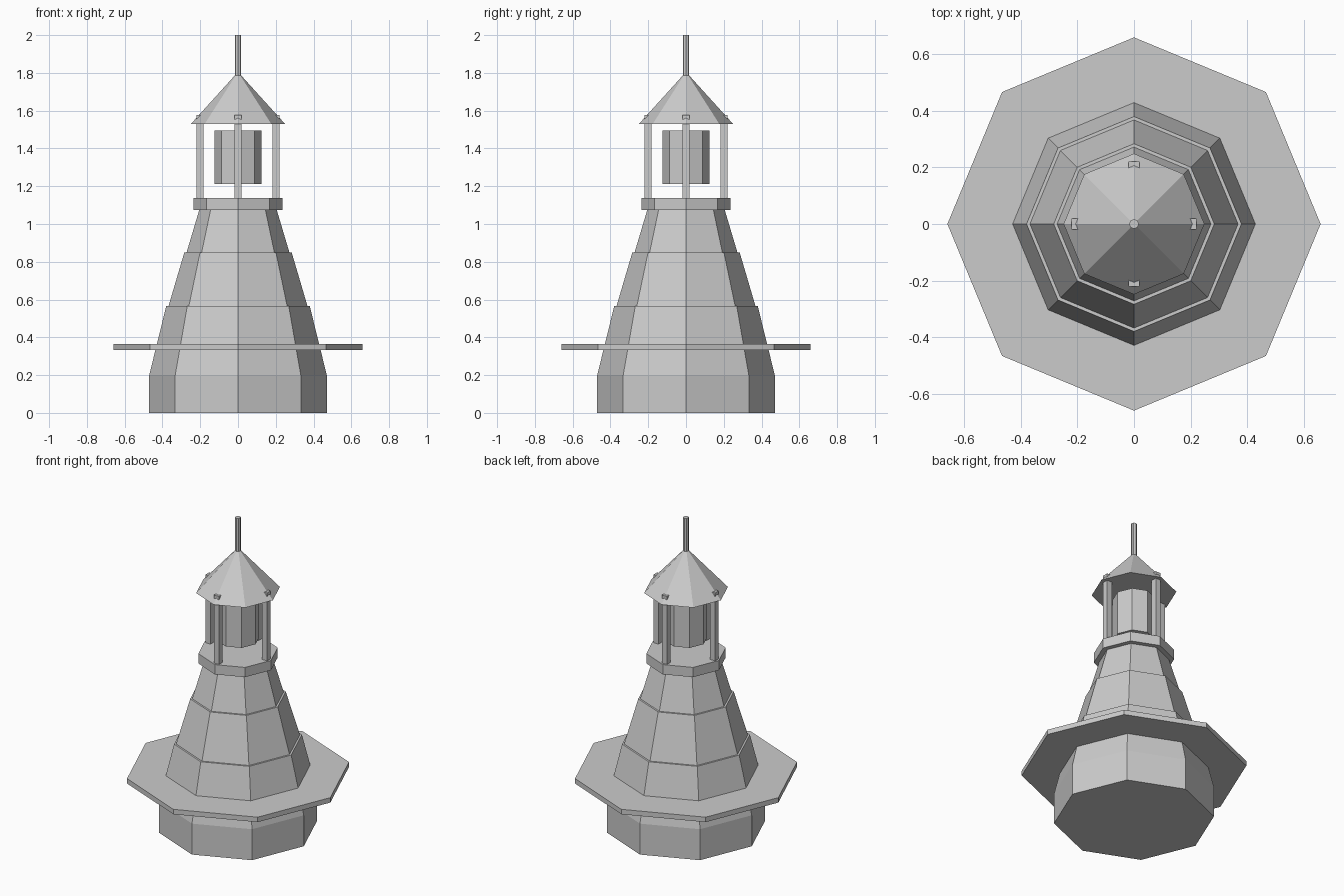
import bpy
from math import pi, cos, sin

if "Cube" in bpy.data.objects:
    bpy.data.objects.remove(bpy.data.objects["Cube"])


def prism(name, rings, n=8, center=(0, 0), turn=0.0):
    """Closed n-sided solid from (radius, z) rings; radius 0 gives a point."""
    verts, faces, loops = [], [], []
    for r, z in rings:
        start = len(verts)
        count = n if r > 0 else 1
        for i in range(count):
            a = turn + 2 * pi * i / n
            verts.append((center[0] + r * cos(a), center[1] + r * sin(a), z))
        loops.append([start + i % count for i in range(n)])
    for low, high in zip(loops, loops[1:]):
        for i in range(n):
            j = (i + 1) % n
            face = [low[i], low[j], high[j], high[i]]
            faces.append(list(dict.fromkeys(face)))
    faces.append(loops[0][::-1])
    if rings[-1][0] > 0:
        faces.append(loops[-1])
    mesh = bpy.data.meshes.new(name)
    mesh.from_pydata(verts, [], faces)
    mesh.update()
    obj = bpy.data.objects.new(name, mesh)
    bpy.context.collection.objects.link(obj)
    return obj


# Stepped octagonal tower
prism("tower_base", [(0.47, 0), (0.47, 0.20), (0.38, 0.565)])
prism("tower_middle", [(0.368, 0.565), (0.284, 0.85)])
prism("tower_upper", [(0.272, 0.85), (0.205, 1.075)])

# Wide skirt plate and upper gallery
prism("skirt_plate", [(0.66, 0.333), (0.66, 0.365)])
prism("gallery", [(0.236, 1.075), (0.236, 1.138)])

# Floating lamp inside the lantern room
prism("lamp", [(0.125, 1.213), (0.125, 1.495)])

# Four square posts, their tops poking through the roof
for i in range(4):
    a = i * pi / 2
    prism("roof_post", [(0.0265, 1.13), (0.0265, 1.577)], n=4,
          center=(0.202 * cos(a), 0.202 * sin(a)), turn=pi / 4)

# Pointed roof and finial
prism("roof", [(0.249, 1.53), (0, 1.805)])
prism("finial", [(0.017, 1.76), (0.017, 2.0)])
